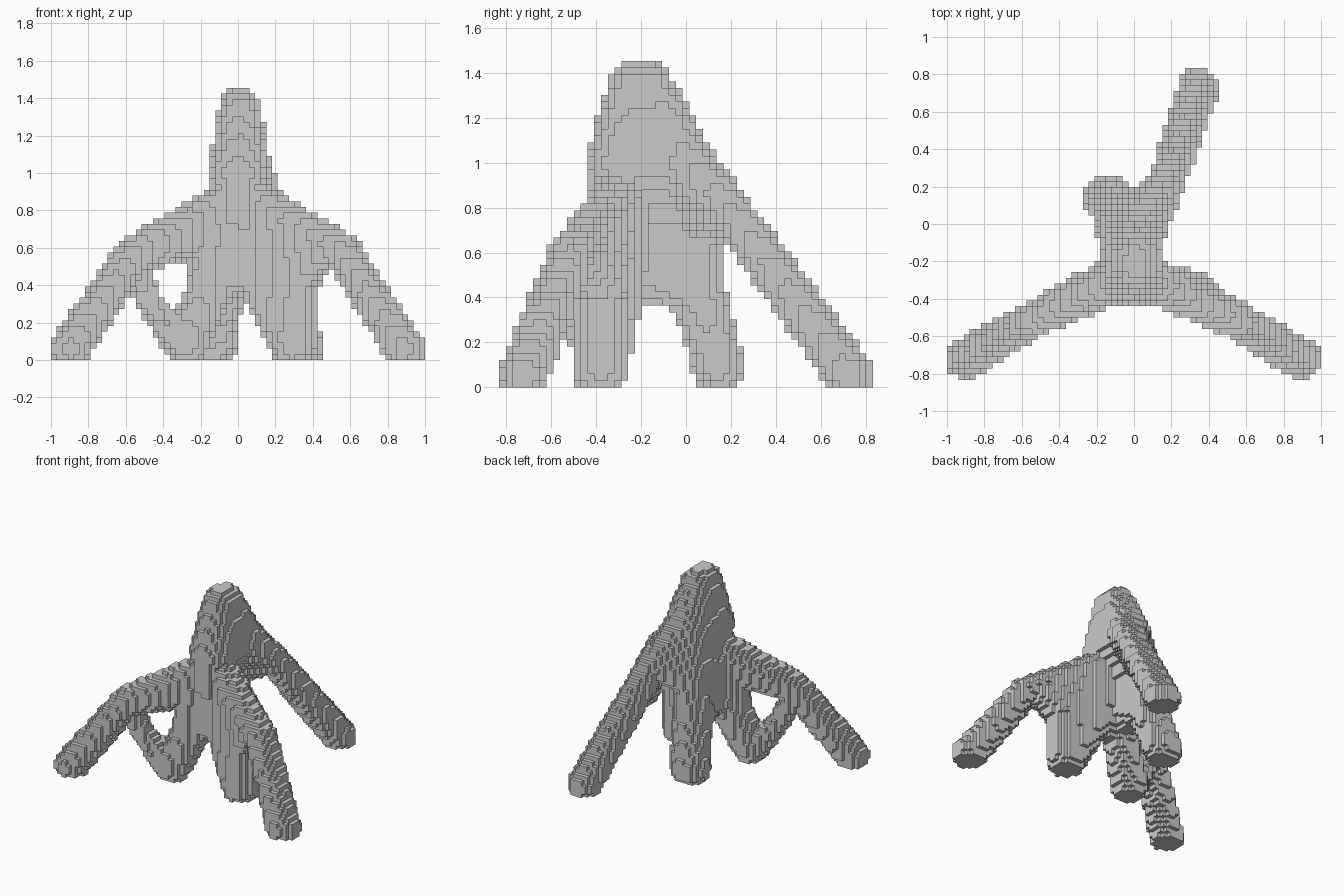
import bpy
import bmesh
import math
from mathutils import Vector

if "Cube" in bpy.data.objects:
    bpy.data.objects.remove(bpy.data.objects["Cube"])

# Block lattice
NX, NY, NZ = 66, 55, 48
S = 2.0 / NX
cells = set()


def ball(x, y, z, r):
    """Fill the blocks whose centres lie inside a ball."""
    def span(c, n, off):
        lo = math.floor((c - r) / S + off)
        hi = math.ceil((c + r) / S + off)
        return range(max(lo, 0), min(hi, n - 1) + 1)
    for i in span(x, NX, NX / 2):
        dx = (i + 0.5 - NX / 2) * S - x
        for j in span(y, NY, NY / 2):
            dy = (j + 0.5 - NY / 2) * S - y
            for k in span(z, NZ, 0):
                dz = (k + 0.5) * S - z
                if dx * dx + dy * dy + dz * dz <= r * r:
                    cells.add((i, j, k))


def limb(*pts, n=30):
    """Tapered round limb through points (x, y, z, radius)."""
    for a, b in zip(pts, pts[1:]):
        for s in range(n + 1):
            ball(*Vector(a).lerp(Vector(b), s / n))


def web(a, b, c, n=22):
    """Thick triangular skin between three points (x, y, z, radius)."""
    a, b, c = Vector(a), Vector(b), Vector(c)
    for s in range(n + 1):
        for t in range(n + 1 - s):
            ball(*(a + (b - a) * (s / n) + (c - a) * (t / n)))


# Trunk points
top_front = (0.01, -0.235, 1.34, 0.115)
top_back = (0.01, -0.17, 1.34, 0.115)
front = (0.00, -0.285, 1.00, 0.16)
back = (0.01, -0.06, 1.05, 0.15)
wall_front = (-0.07, -0.24, 0.72, 0.10)
wall_back = (-0.075, 0.04, 0.72, 0.11)
low = (-0.08, -0.16, 0.48, 0.10)
low_left = (-0.11, -0.30, 0.44, 0.11)
low_right = (0.08, -0.30, 0.47, 0.115)

# Trunk, tapering to the top and hollowed below on the right
web(top_front, top_back, front)
web(top_back, front, back)
web(front, back, wall_front)
web(back, wall_front, wall_back)
web(wall_front, wall_back, low)
web(wall_front, low, low_left)
web((0.00, -0.29, 0.95, 0.145), low_left, low_right)

# Two long front legs with bent knees
left_knee = (-0.56, -0.52, 0.565, 0.10)
right_knee = (0.56, -0.52, 0.58, 0.10)
left_shoulder = (-0.10, -0.30, 0.82, 0.11)
right_shoulder = (0.11, -0.31, 0.83, 0.115)
limb((-0.90, -0.72, 0.06, 0.110), left_knee, left_shoulder)
limb((0.89, -0.72, 0.06, 0.112), right_knee, right_shoulder)

# Left short front leg, forked around a narrow opening
left_foot = (-0.28, -0.385, 0.09, 0.12)
inner_strut = (-0.175, -0.345, 0.38, 0.10)
web(left_shoulder, left_knee, (-0.16, -0.34, 0.66, 0.10))
limb(left_foot, (-0.45, -0.455, 0.27, 0.068), (-0.58, -0.51, 0.54, 0.08))
web(left_foot, inner_strut, low_left)
web(left_shoulder, inner_strut, low_left)
web(left_shoulder, inner_strut, (-0.16, -0.34, 0.66, 0.10))

# Right short front leg, filled in up to the knee
right_foot = (0.297, -0.38, 0.08, 0.124)
right_shin = (0.31, -0.37, 0.42, 0.12)
right_bend = (0.44, -0.46, 0.58, 0.10)
limb(right_foot, right_shin)
web(right_shoulder, right_bend, right_shin)
web(right_shoulder, low_right, right_shin)
web(right_foot, low_right, right_shin)

# Short back leg
back_mid = (-0.09, 0.05, 0.43, 0.125)
web((-0.158, 0.145, 0.09, 0.114), (-0.115, 0.145, 0.09, 0.114), back_mid)
web(back_mid, low, wall_back)

# Long back leg
hip = (0.16, 0.18, 0.81, 0.095)
limb((0.345, 0.725, 0.06, 0.112), hip, (0.06, -0.02, 1.06, 0.11), top_back)
web(hip, back, wall_back)

# Outer skin of the blocks
bm = bmesh.new()
verts = {}


def corner(p):
    if p not in verts:
        verts[p] = bm.verts.new(((p[0] - NX / 2) * S, (p[1] - NY / 2) * S, p[2] * S))
    return verts[p]


for cell in sorted(cells):
    for axis in range(3):
        u, v = (axis + 1) % 3, (axis + 2) % 3
        for side in (0, 1):
            near = list(cell)
            near[axis] += 2 * side - 1
            if tuple(near) in cells:
                continue
            loop = []
            for du, dv in ((0, 0), (1, 0), (1, 1), (0, 1)):
                p = list(cell)
                p[axis] += side
                p[u] += du
                p[v] += dv
                loop.append(corner(tuple(p)))
            bm.faces.new(loop if side else loop[::-1])

mesh = bpy.data.meshes.new("branching_stand")
bm.to_mesh(mesh)
bm.free()
stand = bpy.data.objects.new("branching_stand", mesh)
bpy.context.collection.objects.link(stand)

grey = bpy.data.materials.new("plain_grey")
grey.diffuse_color = (0.59, 0.59, 0.59, 1.0)
grey.use_nodes = True
grey.node_tree.nodes["Principled BSDF"].inputs["Base Color"].default_value = grey.diffuse_color
mesh.materials.append(grey)
